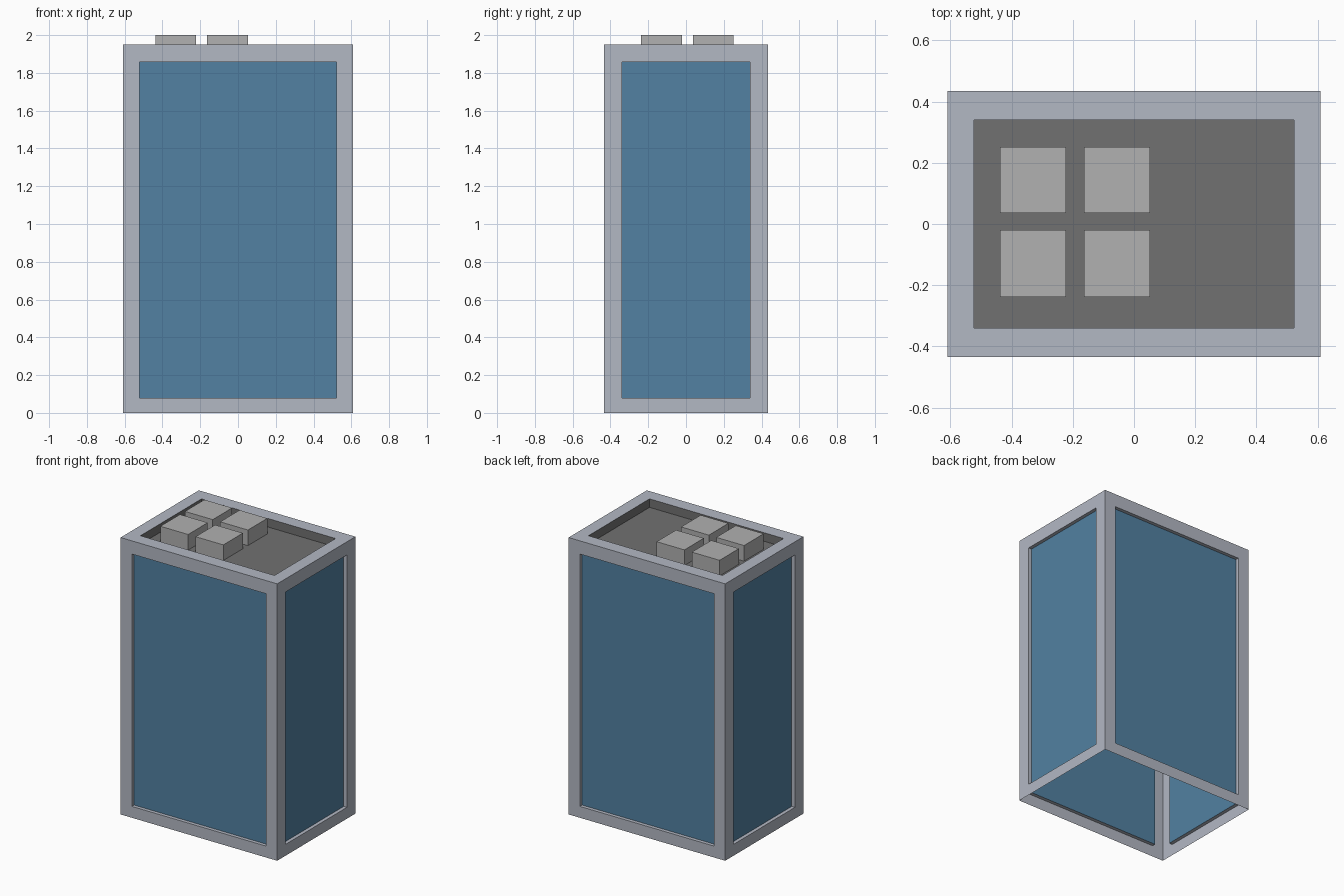
import bpy, bmesh
from mathutils import Vector

if "Cube" in bpy.data.objects:
    bpy.data.objects.remove(bpy.data.objects["Cube"])


def material(name, rgb):
    m = bpy.data.materials.new(name)
    m.diffuse_color = (*rgb, 1)
    m.use_nodes = True
    m.node_tree.nodes["Principled BSDF"].inputs["Base Color"].default_value = m.diffuse_color
    return m


def open_box(lo, hi):
    """Box without an underside, as a bmesh."""
    lo, hi = Vector(lo), Vector(hi)
    bm = bmesh.new()
    bmesh.ops.create_cube(bm, size=1)
    for v in bm.verts:
        v.co = (lo + hi) / 2 + v.co * (hi - lo)
    bm.normal_update()
    under = [f for f in bm.faces if f.normal.z < -0.5]
    bmesh.ops.delete(bm, geom=under, context='FACES_ONLY')
    return bm


def add_object(name, bm, mats=()):
    me = bpy.data.meshes.new(name)
    bm.to_mesh(me)
    bm.free()
    for m in mats:
        me.materials.append(m)
    ob = bpy.data.objects.new(name, me)
    bpy.context.collection.objects.link(ob)
    return ob


frame_mat = material("frame_grey", (0.45, 0.48, 0.55))
glass_mat = material("glass_blue", (0.085, 0.22, 0.36))
roof_mat = material("roof_grey", (0.165, 0.165, 0.165))
unit_mat = material("unit_grey", (0.44, 0.44, 0.44))

HX, HY, H = 0.61, 0.435, 1.95       # outer half sizes and height
PX, PY = 0.522, 0.34                # half sizes of the openings
SILL, LINTEL = 0.08, 1.857          # bottom and top of the side panels
ROOF_Z, PANEL_DEPTH = 1.89, 0.025

# Building shell: open-bottomed box whose faces are inset and pushed inwards
bm = open_box((-HX, -HY, 0), (HX, HY, H))
panels = list(bm.faces)


def place_panels(recessed):
    """Put each inset face at its opening, flush or recessed."""
    bm.normal_update()
    for f in panels:
        n = f.normal.copy()
        top = n.z > 0.5
        for v in f.verts:
            c = v.co
            if abs(n.x) < 0.5:
                c.x = PX if c.x > 0 else -PX
            if abs(n.y) < 0.5:
                c.y = PY if c.y > 0 else -PY
            if not top:
                c.z = LINTEL if c.z > H / 2 else SILL
            if recessed:
                c -= n * (H - ROOF_Z if top else PANEL_DEPTH)
        f.material_index = 2 if top else 1


# Rim of each opening, then the reveal leading in to the panel
for recessed in (False, True):
    bmesh.ops.inset_individual(bm, faces=panels, thickness=0.01)
    place_panels(recessed)
for f in bm.faces:
    if f not in panels:
        f.material_index = 0
# The parapet reveal takes the roof colour
for e in panels[[f.normal.z > 0.5 for f in panels].index(True)].edges:
    for f in e.link_faces:
        f.material_index = 2
add_object("building_shell", bm, (frame_mat, glass_mat, roof_mat))

# Rooftop units in a two by two group
for i, (x0, x1) in enumerate(((-0.438, -0.222), (-0.164, 0.052))):
    for j, (y0, y1) in enumerate(((-0.238, -0.02), (0.036, 0.252))):
        add_object(f"rooftop_unit_{i}{j}",
                   open_box((x0, y0, ROOF_Z), (x1, y1, 2.0)), (unit_mat,))
